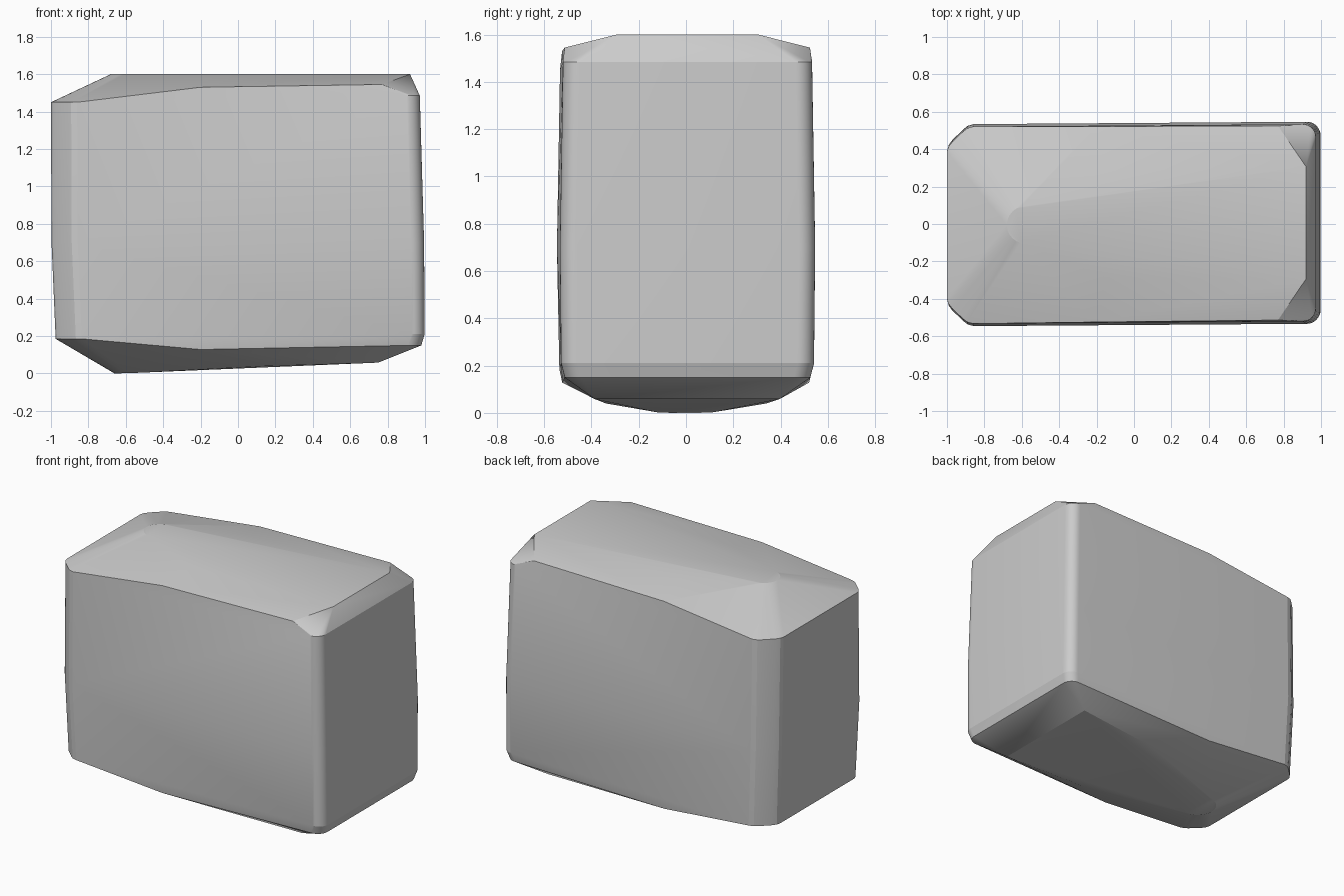
import bpy, bmesh, math

if "Cube" in bpy.data.objects:
    bpy.data.objects.remove(bpy.data.objects["Cube"])

pts = []

def both(x, y, z):
    """Mirrored pair of points, turned very slightly about z."""
    for s in (1, -1):
        pts.append((x, s * y + 0.007 * x, z))

# Bevelled left corner, as (inset in x, inset in y)
LEFT = [(0, .135), (.007, .11), (.025, .085), (.085, .027), (.108, .009), (.14, 0)]

def left_corner(x, y, z):
    for dx, dy in LEFT:
        both(x + dx, y - dy, z)

def right_corner(x, y, z, r=.07, n=8):
    for i in range(n + 1):
        a = math.pi / 2 * i / n
        both(x - r + r * math.cos(a), y - r + r * math.sin(a), z)

# Wall levels: end position, half depth, height
for x, y, z in [(-.975, .53, .185), (-.997, .54, .7), (-1, .527, 1.45)]:
    left_corner(x, y, z)
for x, y, z in [(.98, .52, .15), (.998, .535, .21), (.995, .54, .7), (.972, .527, 1.485)]:
    right_corner(x, y, z)

# Upper and lower edges of the long walls
for x, y, z in [(-.2, .523, 1.53), (.77, .519, 1.545), (-.2, .522, .128)]:
    both(x, y, z)

# Top plateau with rounded narrow end, plus its shoulder crease
for i in range(7):
    a = math.radians(90 * i / 6)
    both(-.58 - .1 * math.cos(a), .1 * math.sin(a), 1.6)
both(.92, .3, 1.6)
both(-.15, .285, 1.58)

# Underside with rounded narrow end, plus its crease
for i in range(7):
    a = math.radians(90 * i / 6)
    both(-.55 - .11 * math.cos(a), .12 * math.sin(a), .003 * (1 - math.cos(a)))
both(.75, .39, .058)
both(.15, .34, .04)

# Wrap all outline points in one convex shell
bm = bmesh.new()
for p in pts:
    bm.verts.new(p)
bmesh.ops.remove_doubles(bm, verts=bm.verts, dist=.0005)
hull = bmesh.ops.convex_hull(bm, input=bm.verts)
junk = {g for g in hull["geom_interior"] + hull["geom_unused"]
        if isinstance(g, bmesh.types.BMVert)}
bmesh.ops.delete(bm, geom=list(junk), context='VERTS')
bmesh.ops.dissolve_limit(bm, angle_limit=math.radians(.4), verts=bm.verts, edges=bm.edges)
bmesh.ops.recalc_face_normals(bm, faces=bm.faces)
mesh = bpy.data.meshes.new("stone_block")
bm.to_mesh(mesh)
bm.free()
block = bpy.data.objects.new("stone_block", mesh)
bpy.context.collection.objects.link(block)
bpy.context.view_layer.objects.active = block
block.select_set(True)
bpy.ops.object.shade_smooth_by_angle(angle=math.radians(14))
